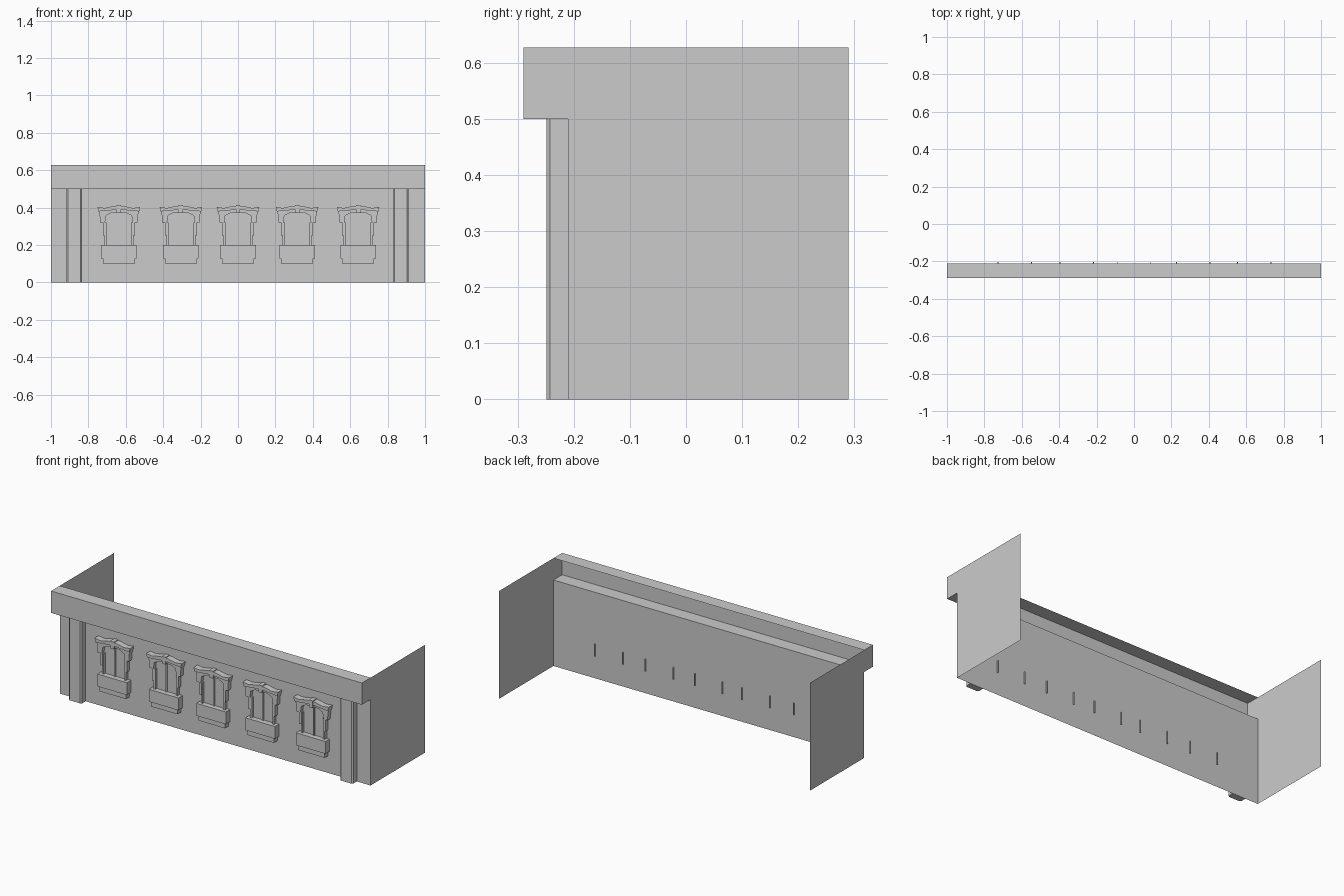
import bpy
import bmesh

cube = bpy.data.objects.get("Cube")
if cube:
    bpy.data.objects.remove(cube, do_unlink=True)

grey = bpy.data.materials.new("light_grey")
grey.use_nodes = True
grey.diffuse_color = (0.6, 0.6, 0.6, 1)
grey.node_tree.nodes["Principled BSDF"].inputs["Base Color"].default_value = (0.6, 0.6, 0.6, 1)

WALL, FRONT, BACK = -0.21, -0.29, 0.29
LEDGE, TOP = 0.5, 0.627


def finish(name, bm):
    mesh = bpy.data.meshes.new(name)
    bm.to_mesh(mesh)
    bm.free()
    mesh.materials.append(grey)
    obj = bpy.data.objects.new(name, mesh)
    bpy.context.collection.objects.link(obj)
    return obj


def sheet(name, points):
    bm = bmesh.new()
    bm.faces.new([bm.verts.new(p) for p in points])
    return finish(name, bm)


def prism(name, points, axis, start, end):
    """Extrude a 2D outline along the y or z axis."""
    bm = bmesh.new()

    def place(p, t):
        return (p[0], t, p[1]) if axis == "y" else (p[0], p[1], t)

    face = bm.faces.new([bm.verts.new(place(p, start)) for p in points])
    new = bmesh.ops.extrude_face_region(bm, geom=[face])["geom"]
    shift = place((0, 0), end - start)
    bmesh.ops.translate(bm, vec=shift, verts=[v for v in new if isinstance(v, bmesh.types.BMVert)])
    bmesh.ops.recalc_face_normals(bm, faces=bm.faces)
    return finish(name, bm)


def block(name, x0, x1, z0, z1, depth, back=0.0):
    return prism(name, [(x0, z0), (x1, z0), (x1, z1), (x0, z1)], "y", WALL - depth, WALL + back)


def mirrored(half, cx):
    """Close a right-hand outline with its mirror image around cx."""
    left = [(-x, z) for x, z in reversed(half) if x > 0]
    return [(cx + x, z) for x, z in half + left]


# Front wall
sheet("front_wall", [(-1, WALL, 0), (1, WALL, 0), (1, WALL, LEDGE), (-1, WALL, LEDGE)])

# Cornice, open at the back
bm = bmesh.new()
rows = [[bm.verts.new((x, y, z)) for x in (-1, 1)]
        for y, z in ((WALL, LEDGE), (FRONT, LEDGE), (FRONT, TOP), (WALL, TOP))]
for a, b in zip(rows, rows[1:]):
    bm.faces.new((a[0], a[1], b[1], b[0]))
finish("cornice", bm)

# Thin side walls with the cornice end, and chamfered pilasters
side_outline = [(WALL, 0), (BACK, 0), (BACK, TOP), (FRONT, TOP), (FRONT, LEDGE), (WALL, LEDGE)]
for side, label, cx in ((-1, "right", -0.875), (1, "left", 0.87)):
    outline = side_outline if side > 0 else side_outline[::-1]
    sheet(label + "_side_wall", [(side, y, z) for y, z in outline])
    plan = mirrored([(0.042, WALL), (0.042, -0.242), (0.034, -0.249)], cx)
    prism(label + "_pilaster", plan, "z", 0, LEDGE)

# Window ornament outlines, right-hand halves
hood = [(0, 0.375), (0.04, 0.372), (0.068, 0.358), (0.074, 0.32), (0.1, 0.32),
        (0.103, 0.365), (0.11, 0.385), (0.11, 0.395), (0.07, 0.395), (0, 0.402)]
crown = [(0, 0.39), (0.07, 0.383), (0.108, 0.38), (0.114, 0.403), (0.075, 0.398),
         (0.03, 0.408), (0, 0.41)]

# Five windows
for number, cx in enumerate((-0.637, -0.305, 0, 0.316, 0.642), 1):
    tag = "_" + str(number)
    block("window_pane" + tag, cx - 0.075, cx + 0.075, 0.2, 0.375, 0.006)
    block("window_mullion" + tag, cx - 0.004, cx + 0.004, 0.2, 0.376, 0.014)
    prism("window_hood" + tag, mirrored(hood, cx), "y", WALL - 0.027, WALL)
    prism("window_crown" + tag, mirrored(crown, cx), "y", WALL - 0.036, WALL)
    block("keystone" + tag, cx - 0.012, cx + 0.012, 0.372, 0.414, 0.038)
    block("sill_box" + tag, cx - 0.095, cx + 0.095, 0.128, 0.2, 0.038)
    block("sill_base" + tag, cx - 0.085, cx + 0.085, 0.1, 0.128, 0.032)
    for s in (-1, 1):
        x0, x1 = sorted((cx + s * 0.066, cx + s * 0.077))
        block("window_jamb" + tag, x0, x1, 0.2, 0.32, 0.02)
        x0, x1 = sorted((cx + s * 0.07, cx + s * 0.085))
        block("jamb_block" + tag, x0, x1, 0.25, 0.32, 0.024)
        # Fixing strip that pokes through the wall
        x0, x1 = sorted((cx + s * 0.087, cx + s * 0.092))
        block("fixing_strip" + tag, x0, x1, 0.13, 0.2, 0.01, 0.007)
